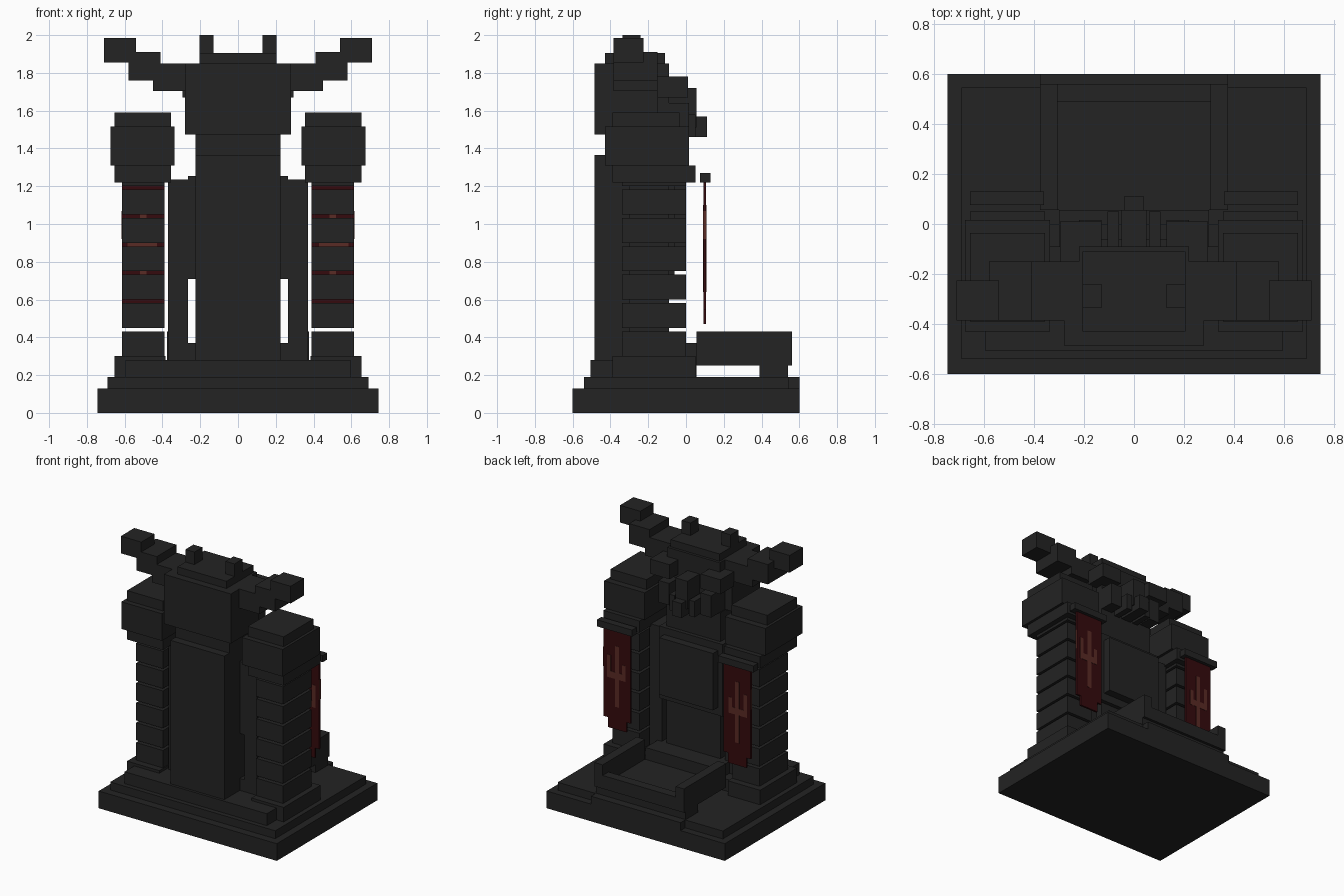
import bpy

default_cube = bpy.data.objects.get("Cube")
if default_cube:
    bpy.data.objects.remove(default_cube)


def material(name, red, green, blue):
    mat = bpy.data.materials.new(name)
    mat.use_nodes = True
    mat.diffuse_color = (red, green, blue, 1)
    shader = mat.node_tree.nodes["Principled BSDF"]
    shader.inputs["Base Color"].default_value = mat.diffuse_color
    return mat


stone = material("dark stone", red=.017, green=.017, blue=.017)
cloth = material("deep red cloth", red=.035, green=.003, blue=.004)
rust = material("rust emblem", red=.1, green=.024, blue=.018)


def block(name, left, right, back, front, bottom, top, colour=stone):
    """Add one box between the given limits."""
    low, high = (left, back, bottom), (right, front, top)
    centre = [(a + b) / 2 for a, b in zip(low, high)]
    bpy.ops.mesh.primitive_cube_add(size=1, location=centre)
    part = bpy.context.object
    part.name = name
    part.scale = [b - a for a, b in zip(low, high)]
    bpy.ops.object.transform_apply(location=False, rotation=False, scale=True)
    part.data.materials.append(colour)


def central(name, half, **limits):
    """Add a box centred between left and right."""
    block(name, left=-half, right=half, **limits)


def pair(name, inner, outer, **limits):
    """Add the same box on both sides."""
    block("left_" + name, left=inner, right=outer, **limits)
    block("right_" + name, left=-outer, right=-inner, **limits)


# Stepped base
slab_top, step_top, floor, foot_top = .13, .19, .28, .3
base_front, step_front = .6, .545
tray_half, tray_inner = .375, .305
central("base_slab", half=.745, back=-base_front, front=base_front, bottom=0, top=slab_top)
central("base_step", half=.69, back=-.54, front=step_front, bottom=slab_top, top=step_top)
central("entry_step", half=tray_half, back=step_front, front=base_front,
        bottom=slab_top, top=step_top)
central("upper_step", half=.595, back=-.505, front=0, bottom=step_top, top=floor)

# Pillars of separate stacked blocks, with a narrow gap above each
pillar = dict(inner=.39, outer=.615, back=-.34, front=0)
pillar_top, pitch, gap, block_count = 1.22, .15, .018, 6
pair("pillar_foot", inner=.385, outer=.655, back=-.39, front=.05, bottom=step_top, top=foot_top)
for index in range(block_count):
    lower = foot_top + index * pitch
    pair(f"pillar_block_{index}", bottom=lower, top=lower + pitch - gap, **pillar)
pair("pillar_neck", bottom=foot_top + block_count * pitch, top=pillar_top, **pillar)

# Capitals
collar_top, crown_base = 1.31, 1.515
pair("capital_lower", inner=.355, outer=.655, back=-.39, front=.05,
     bottom=pillar_top, top=collar_top)
pair("capital_middle", inner=.335, outer=.675, back=-.43, front=.015,
     bottom=collar_top, top=crown_base)
pair("capital_top", inner=.355, outer=.655, back=-.39, front=-.035,
     bottom=crown_base, top=1.59)

# Throne back
slab_half, frame_half, slab_back = .225, .265, -.485
wall_back, wall_front, frame_front = -.3, -.09, -.06
slab_height, head_base = 1.365, 1.475
central("rear_slab", half=slab_half, back=slab_back, front=wall_front,
        bottom=floor, top=slab_height)
central("neck_block", half=slab_half, back=-.425, front=wall_front,
        bottom=slab_height, top=head_base)
pair("side_wall", inner=frame_half, outer=.37, back=wall_back, front=wall_front,
     bottom=floor, top=1.235)
central("back_frame", half=frame_half, back=wall_back, front=frame_front,
        bottom=.71, top=1.255)
central("back_panel", half=slab_half, back=frame_front, front=0, bottom=.77, top=1.2)

# Seat tray with arms, raised on a support at the front
seat_back, tray_front, lip_back, tray_base = .055, .56, .49, .25
central("seat_base", half=.3, back=wall_back, front=seat_back, bottom=floor, top=.37)
central("seat_riser", half=.3, back=0, front=seat_back, bottom=step_top, top=floor)
pair("seat_arm", inner=tray_inner, outer=tray_half, back=seat_back, front=tray_front,
     bottom=tray_base, top=.43)
central("seat_floor", half=tray_inner, back=seat_back, front=lip_back,
        bottom=tray_base, top=floor)
central("seat_lip", half=tray_inner, back=lip_back, front=tray_front,
        bottom=tray_base, top=.35)
central("seat_support", half=tray_half, back=.39, front=.54, bottom=step_top, top=tray_base)

# Carved head
head_front, head_top, cap_half, cap_top, face = -.15, 1.85, .205, 1.905, -.09
central("head_block", half=.28, back=slab_back, front=head_front, bottom=head_base, top=head_top)
central("head_cap", half=cap_half, back=-.43, front=-.11, bottom=1.83, top=cap_top)
pair("crown_stud", inner=.13, outer=cap_half, back=-.335, front=-.24, bottom=cap_top, top=2)
central("face_core", half=.22, back=head_front, front=face, bottom=head_base, top=head_top)
pair("brow", inner=.13, outer=.295, back=head_front, front=.01, bottom=1.67, top=1.78)
central("nose", half=.05, back=face, front=.055, bottom=1.51, top=1.72)
pair("cheek", inner=.13, outer=.22, back=face, front=.015, bottom=head_base, top=1.64)
pair("fang", inner=.06, outer=.105, back=face, front=.05, bottom=1.46, top=1.58)
central("chin", half=.04, back=face, front=.11, bottom=1.46, top=1.57)

# Horns stepping up and outward
horn_back = -.385
pair("horn_root", inner=.28, outer=.45, back=horn_back, front=head_front,
     bottom=1.705, top=head_top)
pair("horn_middle", inner=.41, outer=.58, back=horn_back, front=head_front,
     bottom=1.76, top=1.91)
pair("horn_tip", inner=.54, outer=.71, back=horn_back, front=-.225,
     bottom=1.855, top=1.985)

# Banners
tail_top, edge = .545, pillar["outer"]
sheet = dict(back=.092, front=.106, colour=cloth)
pair("banner_rod", inner=.36, outer=.655, back=.075, front=.13, bottom=pillar_top, top=1.27)
pair("banner_cloth", inner=pillar["inner"], outer=edge, bottom=tail_top, top=pillar_top, **sheet)
pair("banner_tail", inner=.425, outer=.58, bottom=.47, top=tail_top, **sheet)

# Forked emblem showing on both faces of each banner
bar_low, bar_top, fork_inner, fork_outer, prong = .85, .9, .43, .585, .03
sign = dict(back=.09, front=.108, colour=rust)
pair("emblem_stem", inner=.485, outer=.52, bottom=.64, top=1.1, **sign)
pair("emblem_bar", inner=fork_inner, outer=fork_outer, bottom=bar_low, top=bar_top, **sign)
pair("emblem_outer_prong", inner=fork_outer - prong, outer=fork_outer,
     bottom=bar_top, top=1.02, **sign)
pair("emblem_inner_prong", inner=fork_inner, outer=fork_inner + prong,
     bottom=bar_top, top=.97, **sign)
pair("emblem_edge", inner=edge, outer=edge + .002, bottom=.92, top=1.07, **sign)
